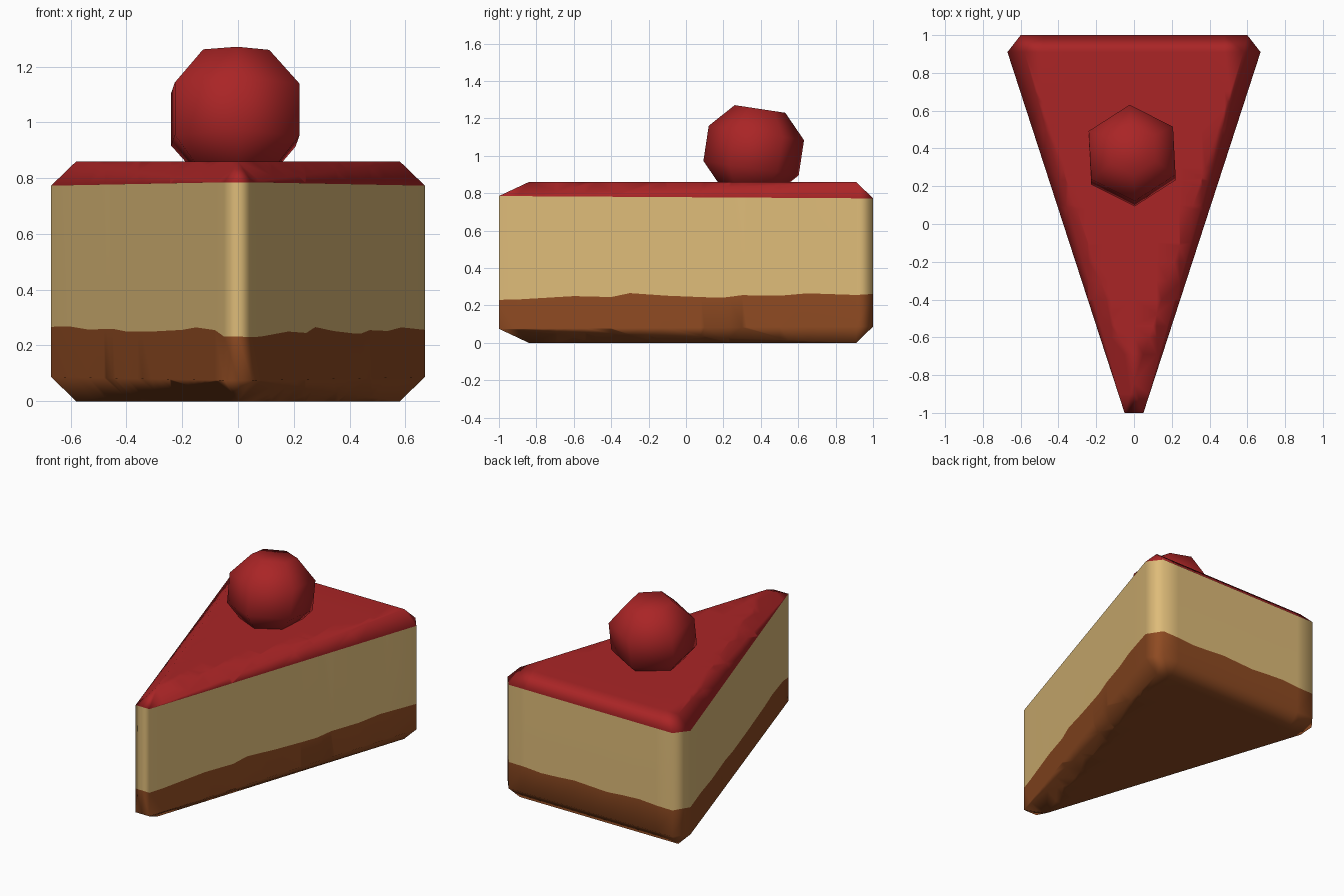
import bpy, bmesh, math
from mathutils import Vector, Matrix

if "Cube" in bpy.data.objects:
    bpy.data.objects.remove(bpy.data.objects["Cube"])


def material(name, rgb):
    m = bpy.data.materials.new(name)
    m.diffuse_color = (*rgb, 1)
    m.use_nodes = True
    m.node_tree.nodes["Principled BSDF"].inputs["Base Color"].default_value = m.diffuse_color
    return m


red = material("red glaze", (0.40, 0.018, 0.019))
cream = material("cream filling", (0.73, 0.50, 0.19))
brown = material("brown crust", (0.275, 0.07, 0.016))


def finish(bm, name, mats):
    bmesh.ops.recalc_face_normals(bm, faces=bm.faces)
    for f in bm.faces:
        f.smooth = True
    me = bpy.data.meshes.new(name)
    bm.to_mesh(me)
    bm.free()
    for m in mats:
        me.materials.append(m)
    ob = bpy.data.objects.new(name, me)
    bpy.context.collection.objects.link(ob)
    return ob


# Cake slice: bevelled triangular prism, as a hull of its corner points
H = 0.86
bm = bmesh.new()
for s in (-1, 1):
    for x, y, z in ((0.05, -1, 0.075), (0.67, 0.91, 0.087), (0.60, 1, 0.087), (0.58, 0.91, 0)):
        bm.verts.new((s * x, y, z))
        bm.verts.new((s * x, y, H - z))
bm.verts.new((0, -0.84, 0))
bm.verts.new((0, -0.84, H))
bmesh.ops.convex_hull(bm, input=bm.verts)
bmesh.ops.dissolve_limit(bm, angle_limit=math.radians(3), verts=bm.verts, edges=bm.edges)


def cut(co, no):
    bmesh.ops.bisect_plane(bm, geom=bm.verts[:] + bm.edges[:] + bm.faces[:],
                           dist=1e-5, plane_co=co, plane_no=no)


# Uneven line between crust and filling: (y, height) along each side
right = [(-1, .23), (-.9, .232), (-.6, .25), (-.4, .245), (-.3, .266), (-.1, .252),
         (.1, .244), (.2, .242), (.3, .255), (.5, .252), (.65, .265), (.91, .256)]
left = [(-1, .232), (-.9, .255), (-.69, .265), (-.54, .256), (-.2, .25), (.08, .25),
        (.23, .26), (.5, .257), (.7, .268), (.91, .267)]


def lookup(table, y):
    for (a, ha), (b, hb) in zip(table, table[1:]):
        if y <= b:
            return ha + (hb - ha) * (y - a) / (b - a)
    return table[-1][1]


def crust_height(x, y):
    if y > 0.95:
        return 0.261 - 0.009 * x + 0.007 * math.sin(14 * x)
    return lookup(right if x > 0 else left, y)


for y in sorted({p[0] for p in right + left if -1 < p[0] < 0.9}):
    cut((0, y, 0), (0, 1, 0))
for i in range(-4, 5):
    cut((i * 0.12, 0, 0), (1, 0, 0))
cut((0, 0, 0.25), (0, 0, 1))
for v in bm.verts:
    if abs(v.co.z - 0.25) < 1e-4:
        v.co.z = crust_height(v.co.x, v.co.y)
bmesh.ops.recalc_face_normals(bm, faces=bm.faces)
bm.normal_update()
for f in bm.faces:
    if f.normal.z > 0.1:
        f.material_index = 0
    elif f.calc_center_median().z > 0.27:
        f.material_index = 1
    else:
        f.material_index = 2
cake = finish(bm, "cake_slice", [red, cream, brown])
wn = cake.modifiers.new("even shading", "WEIGHTED_NORMAL")
wn.weight = 80

# Cherry: six-sided rounded ball with flat caps, leaning back slightly
bm = bmesh.new()
rings = []
for r, z in ((0.137, -0.225), (0.258, -0.095), (0.258, 0.095), (0.137, 0.225)):
    rings.append([bm.verts.new((r * math.cos(a), r * math.sin(a), z))
                  for a in (math.radians(93 + 60 * k) for k in range(6))])
for a, b in zip(rings, rings[1:]):
    for k in range(6):
        bm.faces.new((a[k], a[(k + 1) % 6], b[(k + 1) % 6], b[k]))
bm.faces.new(rings[0])
bm.faces.new(rings[-1])
bm.transform(Matrix.Translation((-0.01, 0.362, 1.028)) @ Matrix.Rotation(-0.15, 4, 'X'))
finish(bm, "cherry", [red])
